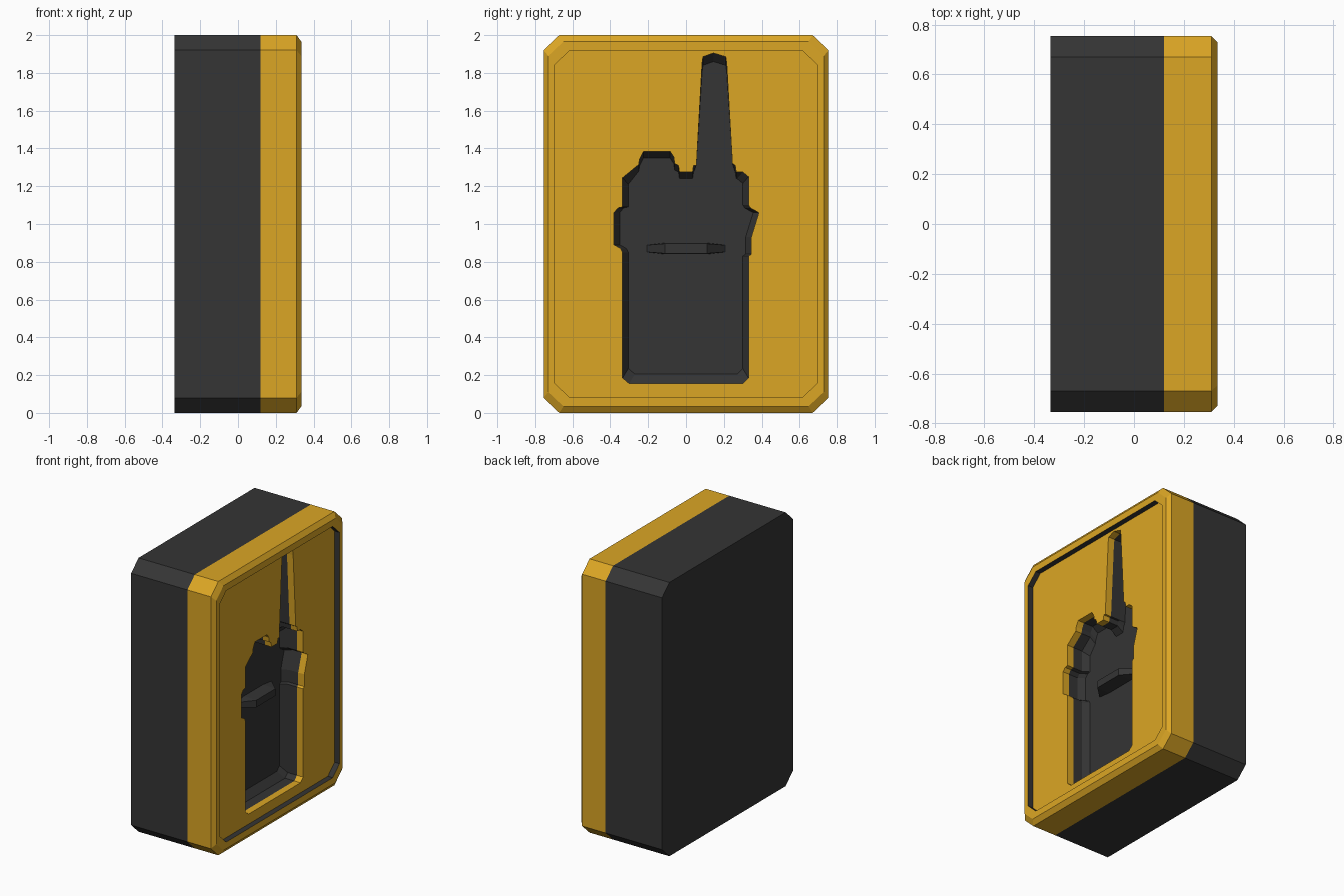
import bpy, bmesh

if "Cube" in bpy.data.objects:
    bpy.data.objects.remove(bpy.data.objects["Cube"])


def material(name, color):
    m = bpy.data.materials.new(name)
    m.diffuse_color = (*color, 1)
    m.use_nodes = True
    m.node_tree.nodes["Principled BSDF"].inputs["Base Color"].default_value = m.diffuse_color
    return m


YELLOW = material("warm yellow", (0.71, 0.38, 0.018))
BLACK = material("charcoal black", (0.035, 0.035, 0.035))


def finish(name, bm, mat):
    me = bpy.data.meshes.new(name)
    bm.to_mesh(me)
    bm.free()
    me.materials.append(mat)
    ob = bpy.data.objects.new(name, me)
    bpy.context.collection.objects.link(ob)
    return ob


def ring(bm, x, outline):
    return [bm.verts.new((x, y, z)) for y, z in outline]


def loft(bm, rings):
    """Bridge rings that run anticlockwise seen from +x."""
    for a, b in zip(rings, rings[1:]):
        n = len(a)
        for i in range(n):
            j = (i + 1) % n
            bm.faces.new((a[i], a[j], b[j], b[i]))


def octagon(s=1.0):
    h, w, c, d = 0.755, 1.0, 0.67, 0.92
    pts = [(-c, -w), (c, -w), (h, -d), (h, d), (c, w), (-c, w), (-h, d), (-h, -d)]
    return [(y * s, 1 + z * s) for y, z in pts]


PANEL_X, LIP_X, BEVEL_X, FLOOR_X = 0.295, 0.245, 0.17, 0.125

# Handheld radio silhouette, as (y, z)
radio = [(-0.30, 0.155), (0.30, 0.155), (0.33, 0.185), (0.33, 0.83), (0.345, 0.84),
         (0.345, 0.93), (0.385, 1.06), (0.34, 1.085), (0.33, 1.10), (0.33, 1.25),
         (0.30, 1.275), (0.265, 1.275), (0.26, 1.31), (0.245, 1.32), (0.215, 1.85),
         (0.21, 1.885), (0.145, 1.905), (0.09, 1.885), (0.085, 1.85), (0.055, 1.31),
         (0.04, 1.31), (0.035, 1.275), (-0.035, 1.275), (-0.04, 1.31), (-0.06, 1.32),
         (-0.065, 1.355), (-0.085, 1.385), (-0.225, 1.385), (-0.245, 1.345),
         (-0.25, 1.315), (-0.335, 1.245), (-0.335, 1.09), (-0.36, 1.085), (-0.38, 1.06),
         (-0.38, 0.89), (-0.345, 0.87), (-0.335, 0.85), (-0.335, 0.185)]


def floor_point(y, z):
    """Pull the body, knob and tip edges inward for the cavity floor."""
    ny, nz = y, z
    if abs(y) > 0.28:
        ny -= 0.03 if y > 0 else -0.03
    if z < 0.2:
        nz += 0.05
    elif 1.2 < z < 1.4 and (y < 0.045 or y > 0.25):
        nz -= 0.035
    elif z > 1.84:
        nz -= 0.045
    return ny, nz


# Black back half of the case
bm = bmesh.new()
back = ring(bm, -0.335, octagon())
loft(bm, [back, ring(bm, 0.12, octagon())])
bm.faces.new(back[::-1])
finish("case_back", bm, BLACK)

# Yellow front half: side, chamfer and raised rim
bm = bmesh.new()
loft(bm, [ring(bm, 0.12, octagon()), ring(bm, 0.31, octagon()),
          ring(bm, 0.335, octagon(0.966)), ring(bm, 0.335, octagon(0.918))])
finish("case_front_rim", bm, YELLOW)

# Dark inner wall of the rim
bm = bmesh.new()
loft(bm, [ring(bm, 0.335, octagon(0.918)), ring(bm, PANEL_X, octagon(0.918))])
finish("rim_inner_wall", bm, BLACK)

# Yellow panel with the radio-shaped opening and its lip
bm = bmesh.new()
edges = []
outer = ring(bm, PANEL_X, octagon(0.918))
hole = ring(bm, PANEL_X, radio)
for r in (outer, hole):
    edges += [bm.edges.new((r[i - 1], r[i])) for i in range(len(r))]
bmesh.ops.triangle_fill(bm, edges=edges, use_beauty=True, normal=(1, 0, 0))
for f in bm.faces:
    f.normal_update()
    if f.normal.x < 0:
        f.normal_flip()
loft(bm, [hole, ring(bm, LIP_X, radio)])
finish("front_panel", bm, YELLOW)

# Black cavity below the lip, bevelled to its floor
bm = bmesh.new()
base = ring(bm, FLOOR_X, [floor_point(y, z) for y, z in radio])
loft(bm, [ring(bm, LIP_X, radio), ring(bm, BEVEL_X, radio), base])
bm.faces.new(base)
finish("radio_cavity", bm, BLACK)

# Raised bar across the cavity floor
bm = bmesh.new()
for s in (-1, 1):
    for x, y, h in ((FLOOR_X - 0.003, 0.21, 0.018), (FLOOR_X - 0.003, 0.11, 0.03),
                    (FLOOR_X + 0.10, 0.11, 0.026)):
        for t in (-1, 1):
            bm.verts.new((x, s * y, 0.87 + t * h))
bmesh.ops.convex_hull(bm, input=bm.verts[:])
bmesh.ops.recalc_face_normals(bm, faces=bm.faces[:])
finish("cavity_bar", bm, BLACK)
